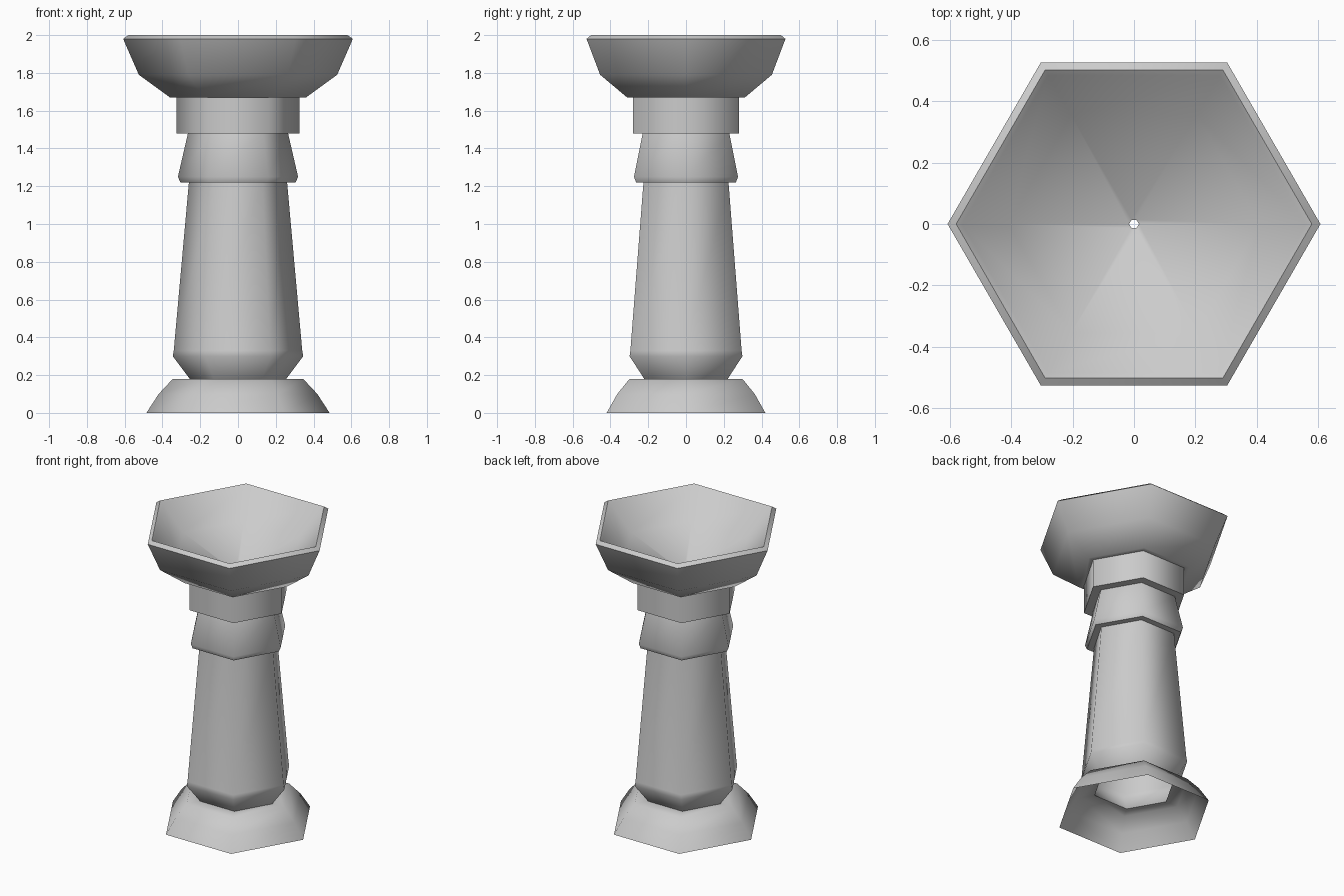
import bpy, bmesh
from math import cos, sin, pi, radians

if "Cube" in bpy.data.objects:
    bpy.data.objects.remove(bpy.data.objects["Cube"])

SIDES = 6


def hex_turned(name, profile):
    """Sweep a (corner radius, height) profile round a hexagon."""
    bm = bmesh.new()
    rings = [[bm.verts.new((r * cos(2 * pi * i / SIDES), r * sin(2 * pi * i / SIDES), z))
              for i in range(SIDES)] for r, z in profile]
    for low, high in zip(rings, rings[1:]):
        for i in range(SIDES):
            j = (i + 1) % SIDES
            bm.faces.new((low[i], low[j], high[j], high[i]))
    mesh = bpy.data.meshes.new(name)
    bm.to_mesh(mesh)
    bm.free()
    obj = bpy.data.objects.new(name, mesh)
    bpy.context.collection.objects.link(obj)
    bpy.ops.object.select_all(action='DESELECT')
    obj.select_set(True)
    bpy.context.view_layer.objects.active = obj
    bpy.ops.object.shade_smooth_by_angle(angle=radians(65))
    return obj


# Hollow foot, open underneath, with a ledge on top
hex_turned("foot", [(0.485, 0), (0.42, 0.10), (0.345, 0.18), (0.255, 0.18)])

# Tapered shaft with a flared lower end
hex_turned("shaft", [(0.255, 0.18), (0.345, 0.30), (0.34, 0.33), (0.26, 1.22)])

# Sloping collar at the top of the shaft
hex_turned("collar", [(0.26, 1.22), (0.305, 1.22), (0.318, 1.25), (0.265, 1.48)])

# Straight neck block under the bowl
hex_turned("neck", [(0.265, 1.48), (0.325, 1.48), (0.325, 1.67)])

# Bowl: outer wall, rim, inner wall and floor with a small drain hole
hex_turned("bowl", [(0.325, 1.67), (0.36, 1.67), (0.525, 1.79), (0.608, 1.98),
                    (0.58, 2.0), (0.56, 1.985), (0.41, 1.83), (0.016, 1.67)])
